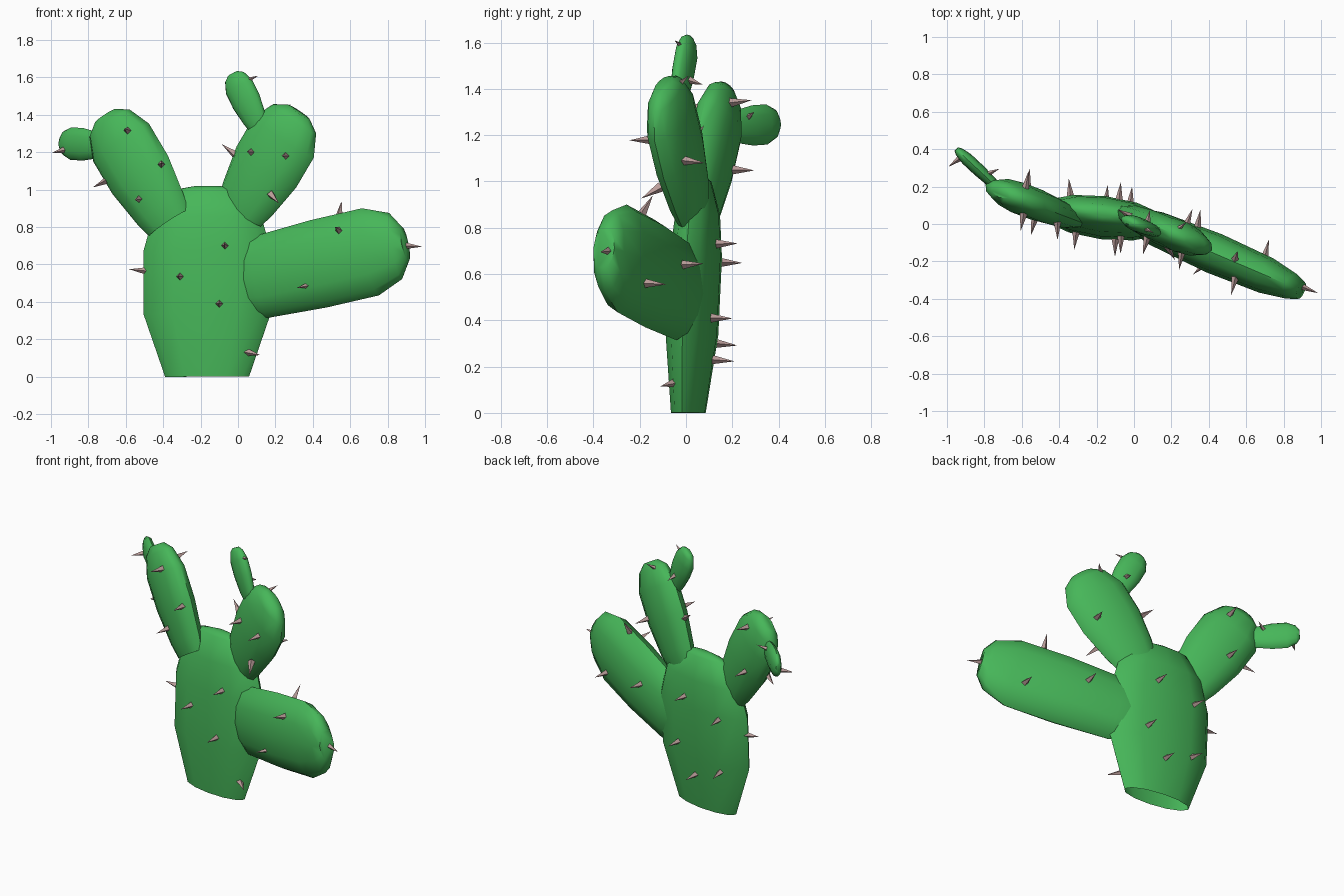
import bpy, bmesh, math
from mathutils import Vector
from mathutils.bvhtree import BVHTree

cube = bpy.data.objects.get("Cube")
if cube:
    bpy.data.objects.remove(cube)


def material(name, color):
    mat = bpy.data.materials.new(name)
    mat.use_nodes = True
    mat.diffuse_color = color
    mat.node_tree.nodes["Principled BSDF"].inputs["Base Color"].default_value = color
    return mat


green = material("cactus green", (0.062, 0.47, 0.1, 1))
brown = material("spine brown", (0.5, 0.34, 0.325, 1))

# Profiles: position along the stem, width factor, depth factor
SIDES = 12
PAD = [(0, .7, .65), (.13, .82, .85), (.45, 1, 1), (.75, 1, 1), (.93, .72, .72), (1, .36, .4)]
ARM = [(0, .8, .7), (.08, .93, .85), (.45, 1, 1), (.78, 1, .9), (.94, .76, .65), (1, .4, .45)]
TRUNK = [(0, .66, .66), (.33, 1, 1), (.66, 1, 1), (.84, .85, .85), (.98, .53, .45), (1, .18, .2)]


def add_object(name, bm, mat):
    mesh = bpy.data.meshes.new(name)
    bm.to_mesh(mesh)
    obj = bpy.data.objects.new(name, mesh)
    bpy.context.collection.objects.link(obj)
    mesh.materials.append(mat)
    return obj


def pad(name, root, tip, half_width, half_depth, turn, profile=PAD):
    """Flattened stem: elliptical rings from root to tip, open at the root."""
    root, tip = Vector(root), Vector(tip)
    a = math.radians(turn)
    depth = Vector((-math.sin(a), math.cos(a), 0))
    width = depth.cross(tip - root).normalized()
    bm = bmesh.new()
    rings = []
    for t, wide, deep in profile:
        ring = []
        for i in range(SIDES):
            ang = math.tau * i / SIDES
            offset = (width * half_width * wide * math.cos(ang)
                      + depth * half_depth * deep * math.sin(ang))
            ring.append(bm.verts.new(root.lerp(tip, t) + offset))
        rings.append(ring)
    for low, high in zip(rings, rings[1:]):
        for i in range(SIDES):
            j = (i + 1) % SIDES
            bm.faces.new((low[i], low[j], high[j], high[i]))
    bm.faces.new(rings[-1])
    bmesh.ops.recalc_face_normals(bm, faces=bm.faces)
    tree = BVHTree.FromBMesh(bm)
    obj = add_object(name, bm, green)
    bm.free()
    bpy.ops.object.select_all(action='DESELECT')
    obj.select_set(True)
    bpy.context.view_layer.objects.active = obj
    bpy.ops.object.shade_smooth_by_angle(angle=math.radians(60))
    return tree


spines = bmesh.new()


def spine(base, direction, length=.105, radius=.022):
    direction = Vector(direction).normalized()
    rot = direction.to_track_quat('Z', 'Y').to_matrix().to_4x4()
    rot.translation = Vector(base) + direction * (length / 2 - .012)
    bmesh.ops.create_cone(spines, cap_ends=True, segments=4, radius1=radius,
                          radius2=0, depth=length, matrix=rot)


def face_spines(tree, side, spots):
    """Spines growing out of the front (-1) or back (1) of a pad."""
    for x, z in spots:
        hit, normal, _, _ = tree.ray_cast(Vector((x, side * 2, z)), Vector((0, -side, 0)))
        if hit:
            spine(hit, normal + Vector((0, side, 0)))


# Stems
trunk = pad("trunk", (-.165, .01, 0), (-.165, .058, 1.02), .343, .108, -7, TRUNK)
left_arm = pad("left_arm", (.05, .005, .515), (.893, -.355, .71), .238, .11, -23, ARM)
right_arm = pad("right_arm", (-.37, .045, .82), (-.71, .175, 1.395), .19, .085, -22)
upper_arm = pad("upper_arm", (.01, .03, .88), (.325, -.1, 1.415), .205, .085, -23)
pad("top_bud", (.105, -.035, 1.345), (-.028, .015, 1.62), .085, .04, -23)
pad("right_bud", (-.73, .195, 1.235), (-.95, .4, 1.25), .087, .034, -43)

# Spines on the broad faces
face_spines(trunk, -1, [(-.31, .535), (-.1, .39), (-.07, .7)])
face_spines(trunk, 1, [(-.08, .73), (-.34, .65), (-.02, .41), (-.34, .3), (-.15, .23)])
face_spines(left_arm, -1, [(.54, .78)])
face_spines(left_arm, 1, [(.34, .64), (.7, .56)])
face_spines(right_arm, -1, [(-.59, 1.315), (-.41, 1.135), (-.53, .95)])
face_spines(right_arm, 1, [(-.57, 1.05), (-.58, 1.34)])
face_spines(upper_arm, -1, [(.07, 1.2), (.255, 1.18)])
face_spines(upper_arm, 1, [(.28, 1.09)])

# Spines on the edges and the slanted ones
spine((-.49, .075, .565), (-1, 0, .1))
spine((.05, -.05, .13), (.7, -.6, -.15))
spine((.385, -.21, .49), (-.7, -.6, -.15))
spine((.54, -.19, .86), (.15, .5, .85))
spine((.885, -.33, .7), (1, -.4, -.05), .12)
spine((.18, -.12, .97), (.4, -.75, -.45))
spine((-.70, .16, 1.05), (-.8, .4, -.4))
spine((-.02, .04, 1.19), (-.7, .4, .55))
spine((.22, -.04, 1.41), (.6, .5, .45))
spine((-.92, .36, 1.215), (-.8, -.6, -.2))
spine((-.8, .26, 1.27), (.8, .35, .3))
spine((.03, -.01, 1.575), (.8, -.4, .35))
spine((.07, .005, 1.44), (.2, .9, -.3), .085)
add_object("spines", spines, brown)
spines.free()
